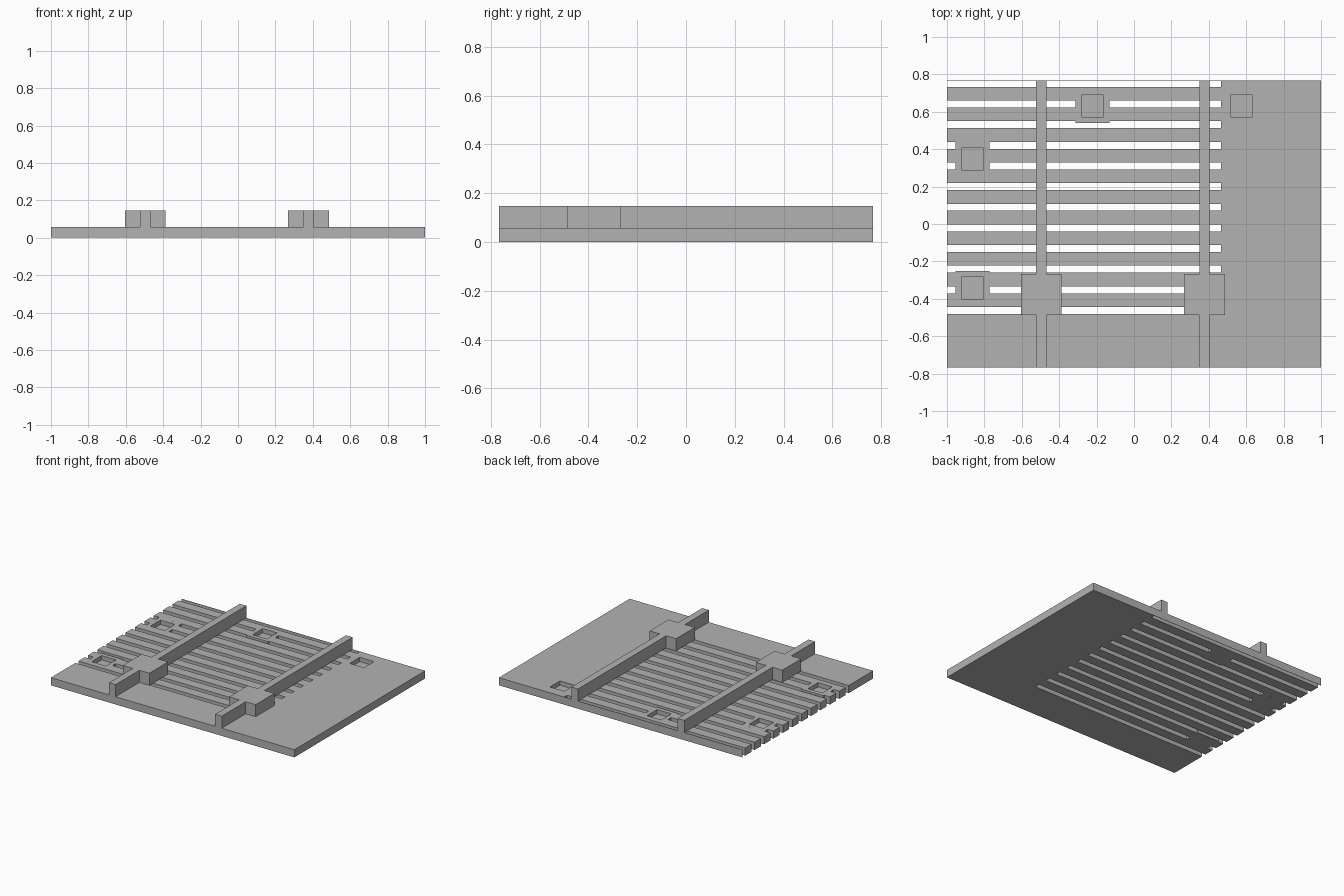
import bpy, bmesh

if "Cube" in bpy.data.objects:
    bpy.data.objects.remove(bpy.data.objects["Cube"])

W, D0, D1 = 1.0, -0.767, 0.767      # plate extents
T, H, FLOOR = 0.057, 0.147, 0.025   # plate top, runner top, pocket floor

grey = bpy.data.materials.new("light_grey")
grey.diffuse_color = (0.45, 0.45, 0.45, 1)
grey.use_nodes = True
grey.node_tree.nodes["Principled BSDF"].inputs["Base Color"].default_value = grey.diffuse_color


def make(name, bm):
    bmesh.ops.recalc_face_normals(bm, faces=bm.faces)
    me = bpy.data.meshes.new(name)
    bm.to_mesh(me)
    bm.free()
    me.materials.append(grey)
    ob = bpy.data.objects.new(name, me)
    bpy.context.collection.objects.link(ob)
    return ob


def rect(cx, cy, h):
    return (cx - h, cx + h, cy - h, cy + h)


def inside(r, x, y):
    return r[0] < x < r[1] and r[2] < y < r[3]


# Plate layout: slots, solid pads that bridge them, square pockets in the pads
slots = [(-W, 0.465, -0.481 + 0.1104 * k, min(-0.444 + 0.1104 * k, 0.765)) for k in range(12)]
centres = [(-0.222, 0.632), (0.575, 0.632), (-0.863, 0.348), (-0.863, -0.342)]
pads = [rect(x, y, 0.091) for x, y in centres]
pockets = [rect(x, y, 0.059) for x, y in centres]


def height(x, y):
    if abs(x) > W or not D0 < y < D1:
        return 0
    if any(inside(r, x, y) for r in pockets):
        return FLOOR
    if any(inside(r, x, y) for r in pads):
        return T
    return 0 if any(inside(r, x, y) for r in slots) else T


# Slotted plate: cells between all feature lines, raised to the height rule
areas = slots + pads + pockets
xs = sorted({round(v, 4) for r in areas for v in r[:2]} | {-W, W})
ys = sorted({round(v, 4) for r in areas for v in r[2:]} | {D0, D1})
bm = bmesh.new()


def quad(*pts):
    bm.faces.new([bm.verts.new(p) for p in pts])


for x0, x1 in zip(xs, xs[1:]):
    for y0, y1 in zip(ys, ys[1:]):
        mx, my = (x0 + x1) / 2, (y0 + y1) / 2
        h = height(mx, my)
        if not h:
            continue
        quad((x0, y0, h), (x1, y0, h), (x1, y1, h), (x0, y1, h))
        quad((x0, y1, 0), (x1, y1, 0), (x1, y0, 0), (x0, y0, 0))
        # walls wherever the neighbouring cell is lower
        e = 0.0002
        for (ax, ay), (bx, by), n in (
                ((x0, y0), (x1, y0), height(mx, y0 - e)),
                ((x1, y0), (x1, y1), height(x1 + e, my)),
                ((x1, y1), (x0, y1), height(mx, y1 + e)),
                ((x0, y1), (x0, y0), height(x0 - e, my))):
            if n < h:
                quad((ax, ay, n), (bx, by, n), (bx, by, h), (ax, ay, h))
bmesh.ops.remove_doubles(bm, verts=bm.verts, dist=0.0001)
make("slotted_plate", bm)


# Runners: bar outline with a square block near the front
def runner(name, cx):
    a, b, y0, y1 = 0.027, 0.109, -0.487, -0.267
    right = [(a, D0), (a, y0), (b, y0), (b, y1), (a, y1), (a, D1)]
    outline = right + [(-x, y) for x, y in reversed(right)]
    m = bmesh.new()
    face = m.faces.new([m.verts.new((cx + x, y, T)) for x, y in outline])
    top = bmesh.ops.extrude_face_region(m, geom=[face])["geom"]
    bmesh.ops.translate(m, vec=(0, 0, H - T),
                        verts=[v for v in top if isinstance(v, bmesh.types.BMVert)])
    make(name, m)


runner("left_runner", -0.496)
runner("right_runner", 0.377)
